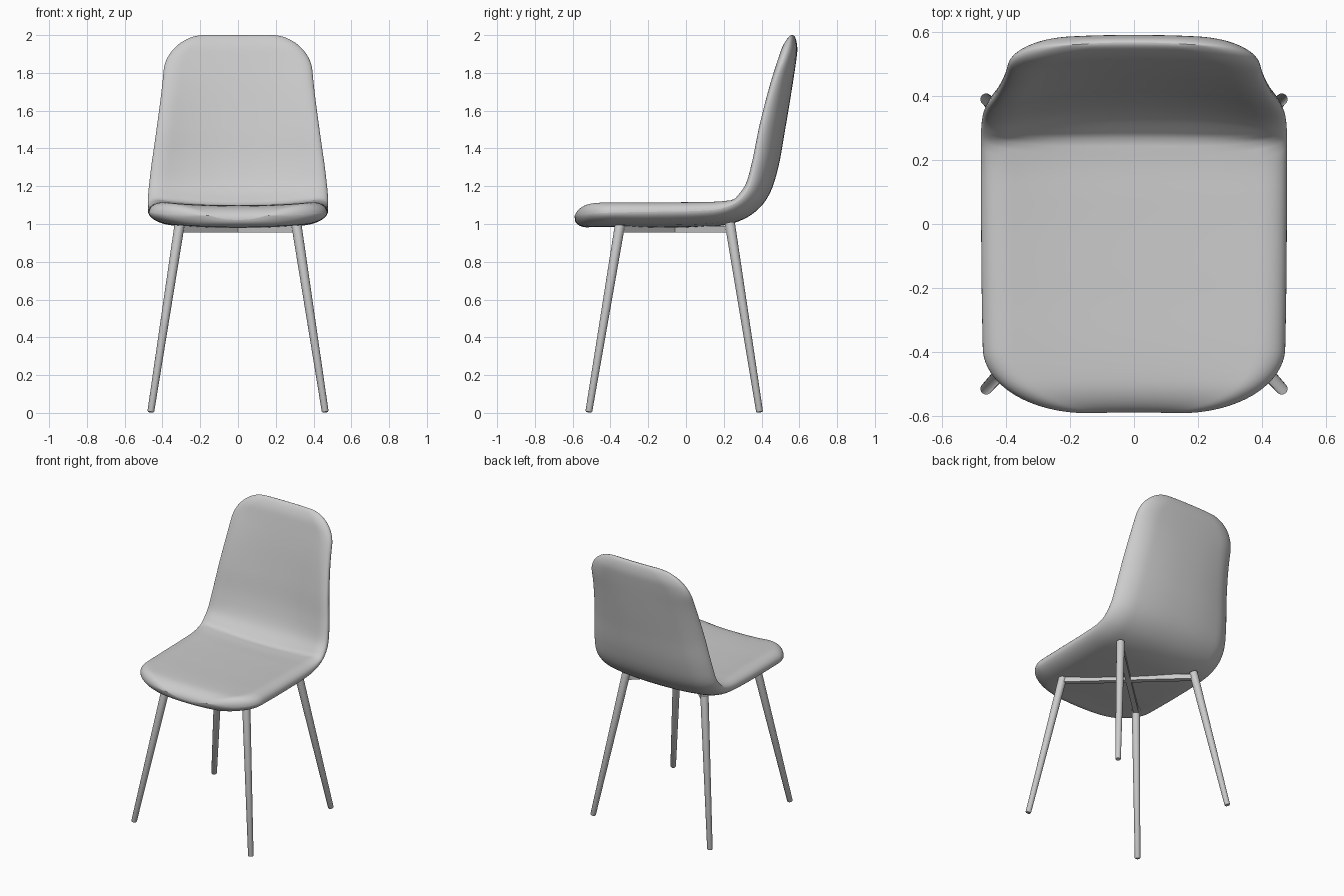
import bpy
import math
from mathutils import Vector

if "Cube" in bpy.data.objects:
    bpy.data.objects.remove(bpy.data.objects["Cube"])

# Side profile of the seam, front lip to top of back:
# y, z, half width, edge lift, cushion thickness, shell thickness
PROFILE = [
    (-0.588, 1.022, 0.465, 0.022, 0.062, 0.042),
    (-0.45, 1.034, 0.470, 0.024, 0.064, 0.050),
    (-0.20, 1.038, 0.475, 0.026, 0.060, 0.058),
    (0.08, 1.040, 0.477, 0.030, 0.058, 0.056),
    (0.21, 1.050, 0.477, 0.036, 0.055, 0.054),
    (0.31, 1.092, 0.477, 0.044, 0.050, 0.056),
    (0.38, 1.170, 0.472, 0.052, 0.042, 0.060),
    (0.425, 1.300, 0.458, 0.060, 0.038, 0.062),
    (0.462, 1.500, 0.430, 0.058, 0.036, 0.062),
    (0.505, 1.720, 0.402, 0.042, 0.036, 0.056),
    (0.546, 1.900, 0.386, 0.020, 0.036, 0.042),
    (0.566, 2.000, 0.380, 0.006, 0.030, 0.030),
]
PTS = [Vector(p) for p in PROFILE]
S = [0.0]
for a, b in zip(PTS, PTS[1:]):
    S.append(S[-1] + math.hypot(b[0] - a[0], b[1] - a[1]))
LENGTH = S[-1]
CREASE = S[4] + 0.075


def slope(i):
    a, b = max(i - 1, 0), min(i + 1, len(S) - 1)
    return (PTS[b] - PTS[a]) / (S[b] - S[a])


def sample(s):
    """Smooth interpolation of the profile table at arc length s."""
    i = max(k for k in range(len(S) - 1) if S[k] <= s or k == 0)
    h = S[i + 1] - S[i]
    t = (s - S[i]) / h
    return (PTS[i] * (2 * t**3 - 3 * t**2 + 1) + slope(i) * h * (t**3 - 2 * t**2 + t)
            + PTS[i + 1] * (3 * t**2 - 2 * t**3) + slope(i + 1) * h * (t**3 - t**2))


def quarter(d, r):
    """Quarter-round rise from 0 to 1 over distance r."""
    k = 1 - min(max(d / r, 0), 1)
    return math.sqrt(1 - k * k)


def surface_point(s, u, side):
    s = min(max(s + 0.06 * u**4 * math.exp(-((s - CREASE) / 0.15)**2), 0), LENGTH)
    y, z, w, lift, pad, shell = sample(s)
    tan = sample(min(s + 0.004, LENGTH)) - sample(max(s - 0.004, 0))
    n = Vector((-tan[1], tan[0])).normalized()
    # Rounded front and top corners
    w -= 0.32 * (1 - quarter(s, 0.20)) + 0.21 * (1 - quarter(LENGTH - s, 0.20))
    edge = w * (1 - abs(u))
    if side > 0:
        pad -= 0.022 * math.exp(-abs(s - CREASE) / 0.06)
        off = pad * quarter(edge, 0.09) * quarter(s, 0.10) * quarter(LENGTH - s, 0.09)
    else:
        off = -shell * quarter(edge, 0.13) * quarter(s, 0.06) * quarter(LENGTH - s, 0.09)
    off += lift * abs(u)**2.3
    return (w * u, y + n[0] * off, z + n[1] * off)


def spread(a, b, n):
    return [a + (b - a) * k / n for k in range(n)]


def finish(name, verts, faces, angle):
    mesh = bpy.data.meshes.new(name)
    mesh.from_pydata(verts, [], faces)
    mesh.update()
    ob = bpy.data.objects.new(name, mesh)
    bpy.context.collection.objects.link(ob)
    bpy.ops.object.select_all(action='DESELECT')
    ob.select_set(True)
    bpy.context.view_layer.objects.active = ob
    bpy.ops.object.shade_smooth_by_angle(angle=math.radians(angle))
    return ob


# Stations along the profile, denser at both ends, one exactly on the crease
ends = [0.2 * (1 - math.cos(math.pi / 2 * k / 16)) for k in range(16)]
stations = (ends + spread(0.2, CREASE, 26) + spread(CREASE, LENGTH - 0.2, 30)
            + [LENGTH - 0.2] + [LENGTH - d for d in reversed(ends)])
across = [math.sin(math.pi / 2 * k / 24) for k in range(-24, 25)]


def build_sheet(name, side):
    verts = [surface_point(s, u, side) for s in stations for u in across]
    m = len(across)
    faces = []
    for i in range(len(stations) - 1):
        for j in range(m - 1):
            f = (i * m + j, i * m + j + 1, (i + 1) * m + j + 1, (i + 1) * m + j)
            faces.append(f if side > 0 else f[::-1])
    return finish(name, verts, faces, 50)


# Upholstered front surface and outer shell, meeting at the seam
build_sheet("seat_cushion", 1)
build_sheet("seat_shell", -1)


# Tapered round legs
def build_leg(name, foot, top, r_foot, r_top, n=24):
    foot, top = Vector(foot), Vector(top)
    q = (top - foot).to_track_quat('Z', 'Y')
    rings = [(0.0, r_foot * 0.8), (0.005, r_foot), (1.0, r_top)]
    verts = [foot.lerp(top, t) + q @ Vector((r * math.cos(a), r * math.sin(a), 0))
             for t, r in rings for a in [2 * math.pi * k / n for k in range(n)]]
    faces = [(i * n + k, i * n + (k + 1) % n, (i + 1) * n + (k + 1) % n, (i + 1) * n + k)
             for i in range(len(rings) - 1) for k in range(n)]
    faces += [tuple(range(n))[::-1], tuple(range(2 * n, 3 * n))]
    finish(name, verts, faces, 35)


for sx, side in ((-1, "left"), (1, "right")):
    build_leg("front_leg_" + side, (sx * 0.462, -0.515, 0.004), (sx * 0.308, -0.348, 1.005), 0.018, 0.027)
    build_leg("rear_leg_" + side, (sx * 0.462, 0.390, 0.004), (sx * 0.308, 0.232, 1.005), 0.018, 0.027)

# Crossed support bars under the seat
for sx, name in ((1, "cross_bar_a"), (-1, "cross_bar_b")):
    a, b = Vector((-sx * 0.308, -0.345, 0.973)), Vector((sx * 0.308, 0.230, 0.973))
    bpy.ops.mesh.primitive_cube_add(size=1, location=(a + b) / 2,
                                    rotation=(0, 0, math.atan2(b.y - a.y, b.x - a.x)))
    bar = bpy.context.object
    bar.name = name
    bar.scale = ((b - a).length, 0.034, 0.034)
